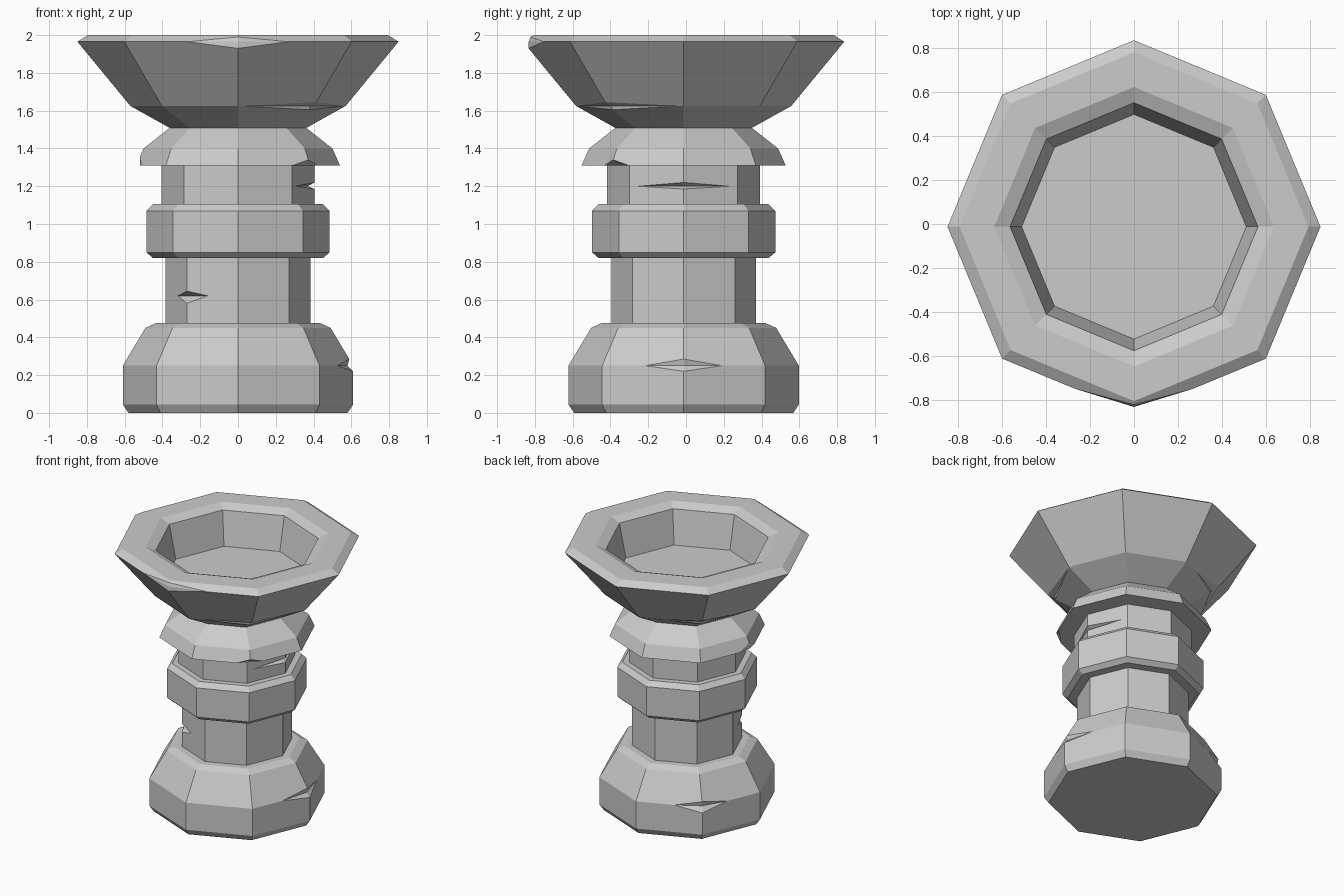
import bpy, bmesh
from math import cos, sin, radians, tau
from mathutils import Vector

if "Cube" in bpy.data.objects:
    bpy.data.objects.remove(bpy.data.objects["Cube"], do_unlink=True)

SIDES = 8
CENTRE_Y = -0.0125

stone = bpy.data.materials.new("grey stone")
stone.use_nodes = True
grey = (0.6, 0.6, 0.6, 1)
stone.diffuse_color = grey
stone.node_tree.nodes["Principled BSDF"].inputs["Base Color"].default_value = grey


def chip(bm, angle, z, width, up, down, push):
    """Break a corner: cut its edges near the corner and press it inwards."""
    out = Vector((cos(radians(angle)), sin(radians(angle)), 0))
    level = [v for v in bm.verts if abs(v.co.z - z) < 0.001]
    corner = max(level, key=lambda v: v.co.dot(out))
    for edge in list(corner.link_edges):
        rise = edge.other_vert(corner).co.z - z
        flat = abs(rise) < 0.001
        reach = width if flat else up if rise > 0 else down
        length = edge.calc_length() if flat else abs(rise)
        bmesh.utils.edge_split(edge, corner, min(reach / length, 0.97))
    for face in list(corner.link_faces):
        loop = next(l for l in face.loops if l.vert == corner)
        bmesh.utils.face_split(face, loop.link_loop_prev.vert, loop.link_loop_next.vert)
    corner.co -= out * push


def turned(name, profile, chips=()):
    """Octagonal solid from (radius, height) pairs, with chipped corners."""
    bm = bmesh.new()
    rings = [[bm.verts.new((r * cos(tau * i / SIDES), r * sin(tau * i / SIDES), z))
              for i in range(SIDES)] for r, z in profile]
    for a, b in zip(rings, rings[1:]):
        for i in range(SIDES):
            j = (i + 1) % SIDES
            bm.faces.new((a[i], a[j], b[j], b[i]))
    bm.faces.new(rings[0][::-1])
    bm.faces.new(rings[-1])
    for c in chips:
        chip(bm, *c)
    bmesh.ops.recalc_face_normals(bm, faces=bm.faces)
    mesh = bpy.data.meshes.new(name)
    bm.to_mesh(mesh)
    bm.free()
    mesh.materials.append(stone)
    obj = bpy.data.objects.new(name, mesh)
    obj.location.y = CENTRE_Y
    bpy.context.collection.objects.link(obj)


# Foot
turned("base", [(0.58, 0), (0.61, 0.045), (0.61, 0.25), (0.49, 0.45), (0.435, 0.475)],
       [(0, 0.25, 0.22, 0.035, 0.03, 0.03), (135, 0.25, 0.2, 0.035, 0.04, 0.03)])

# Shaft, with a middle band
turned("lower_column", [(0.383, 0.46), (0.383, 0.62), (0.383, 0.83)],
       [(-135, 0.62, 0.12, 0.025, 0.04, 0.04)])
turned("middle_band", [(0.45, 0.82), (0.485, 0.85), (0.485, 1.07), (0.45, 1.105)])
turned("upper_column", [(0.405, 1.09), (0.405, 1.2), (0.405, 1.32)],
       [(0, 1.2, 0.26, 0.02, 0.015, 0.035)])

# Flared collar under the bowl
turned("collar", [(0.54, 1.31), (0.5, 1.4), (0.36, 1.51)],
       [(-45, 1.31, 0.1, 0.03, 0, 0.06), (180, 1.31, 0.1, 0.045, 0, 0.02)])

# Bowl with a bevelled rim and sunken floor
turned("bowl", [(0.355, 1.505), (0.57, 1.625), (0.85, 1.965), (0.795, 2), (0.637, 2),
                (0.565, 1.97), (0.512, 1.72)],
       [(-90, 1.965, 0.29, 0.025, 0.035, 0.03),
        (-45, 1.625, 0.42, 0.02, 0.02, 0.03),
        (135, 1.625, 0.28, 0.03, 0.02, 0.03)])
